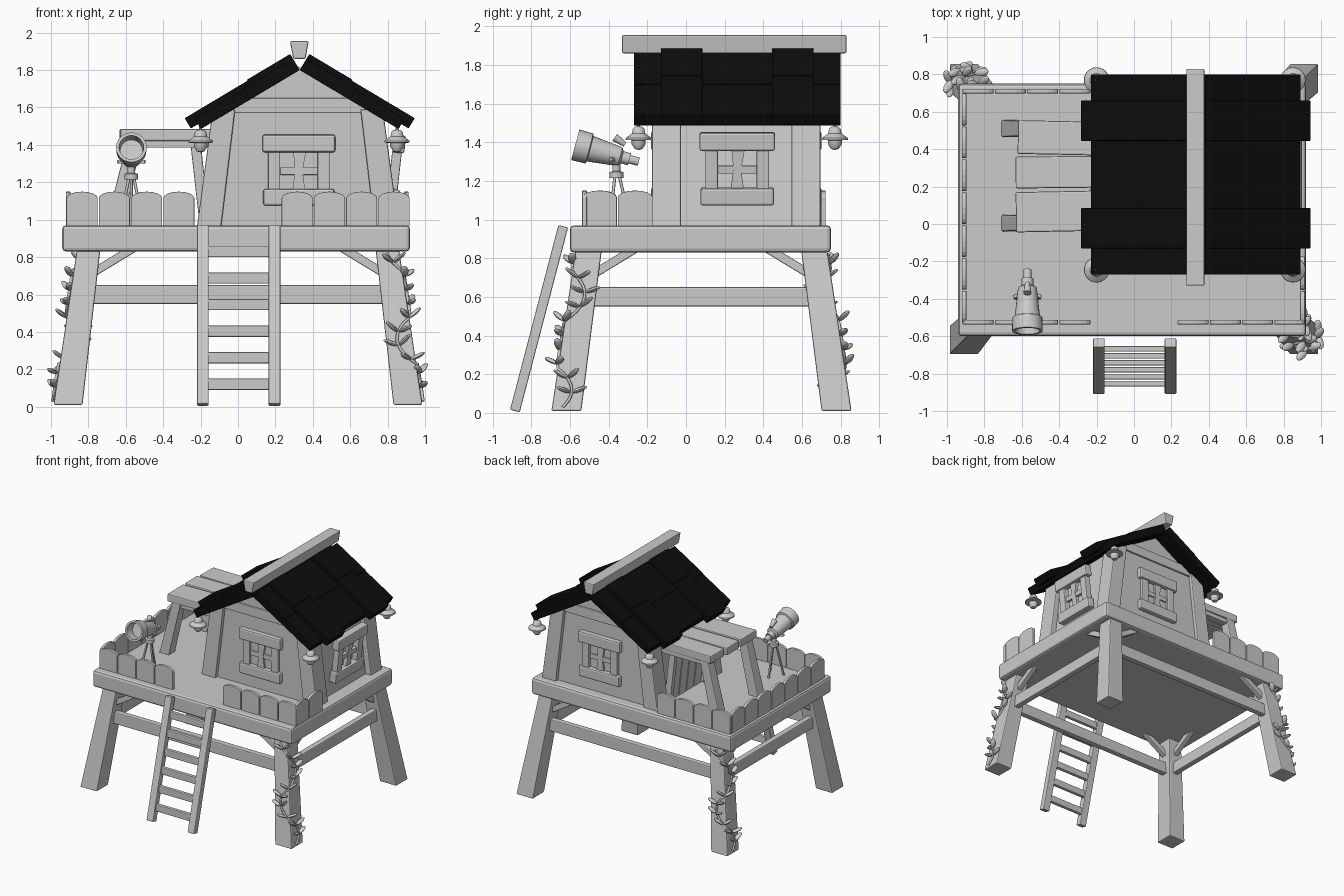
import bpy, bmesh, math, random
from mathutils import Matrix, Vector

random.seed(4)
if "Cube" in bpy.data.objects:
    bpy.data.objects.remove(bpy.data.objects["Cube"])


def material(name, value):
    m = bpy.data.materials.new(name)
    m.use_nodes = True
    m.diffuse_color = (value, value, value, 1)
    m.node_tree.nodes["Principled BSDF"].inputs["Base Color"].default_value = (value, value, value, 1)
    return m


WOOD = material("pale grey", 0.6)
ROOF = material("roof black", 0.004)


def finish(name, bm, mat=WOOD, bevel=0.0, smooth=False):
    bmesh.ops.recalc_face_normals(bm, faces=bm.faces)
    me = bpy.data.meshes.new(name)
    bm.to_mesh(me)
    bm.free()
    me.materials.append(mat)
    ob = bpy.data.objects.new(name, me)
    bpy.context.collection.objects.link(ob)
    if bevel:
        mod = ob.modifiers.new("soft edges", 'BEVEL')
        mod.width, mod.segments, mod.limit_method = bevel, 2, 'ANGLE'
    if smooth:
        bpy.ops.object.select_all(action='DESELECT')
        ob.select_set(True)
        bpy.context.view_layer.objects.active = ob
        bpy.ops.object.shade_smooth_by_angle(angle=math.radians(40))
    return ob


def box(name, lo, hi, mat=WOOD, bevel=0.008, frame=Matrix()):
    lo, hi = Vector(lo), Vector(hi)
    bm = bmesh.new()
    place = frame @ Matrix.Translation((lo + hi) / 2) @ Matrix.Diagonal((*(hi - lo), 1))
    bmesh.ops.create_cube(bm, size=1, matrix=place)
    return finish(name, bm, mat, bevel)


def beam(name, a, b, w, d, side=(1, 0, 0), bevel=0.006):
    # Straight timber from a to b; w is measured along side
    a, b = Vector(a), Vector(b)
    z = (b - a).normalized()
    y = z.cross(Vector(side)).normalized()
    x = y.cross(z)
    rot = Matrix((x, y, z)).transposed().to_4x4()
    return box(name, (-w / 2, -d / 2, 0), (w / 2, d / 2, (b - a).length), WOOD, bevel,
               Matrix.Translation(a) @ rot)


def post(name, a, b, size_a, size_b, bevel=0.008):
    # Leaning post with level ends
    bm = bmesh.new()
    corners = ((-1, -1), (1, -1), (1, 1), (-1, 1))
    rings = [[bm.verts.new((p[0] + s[0] * i / 2, p[1] + s[1] * j / 2, p[2])) for i, j in corners]
             for p, s in ((a, size_a), (b, size_b))]
    bm.faces.new(rings[0])
    bm.faces.new(rings[1])
    for i in range(4):
        j = (i + 1) % 4
        bm.faces.new((rings[0][i], rings[0][j], rings[1][j], rings[1][i]))
    return finish(name, bm, WOOD, bevel)


def prism(name, outline, depth, frame, bevel=0.0, mat=WOOD):
    # Outline lies in local x/z and is extruded along local y
    bm = bmesh.new()
    face = bm.faces.new([bm.verts.new((x, 0, z)) for x, z in outline])
    new = bmesh.ops.extrude_face_region(bm, geom=[face])["geom"]
    bmesh.ops.translate(bm, vec=(0, depth, 0), verts=[v for v in new if isinstance(v, bmesh.types.BMVert)])
    bm.transform(frame)
    return finish(name, bm, mat, bevel)


def lathe(name, profile, frame, steps=24):
    bm = bmesh.new()
    vs = [bm.verts.new((r, 0, z)) for r, z in profile]
    es = [bm.edges.new(p) for p in zip(vs, vs[1:])]
    bmesh.ops.spin(bm, geom=vs + es, angle=math.tau, steps=steps, axis=(0, 0, 1), cent=(0, 0, 0))
    bmesh.ops.remove_doubles(bm, verts=bm.verts, dist=0.0005)
    bm.transform(frame)
    return finish(name, bm, WOOD, 0, True)


def turned(x, y, z, angle=0, tilt=0):
    return Matrix.Translation((x, y, z)) @ Matrix.Rotation(angle, 4, 'Z') @ Matrix.Rotation(tilt, 4, 'X')


# Platform, legs, cross rails and braces
MID = 0.08
box("deck", (-0.94, -0.6, 0.83), (0.92, 0.75, 0.97), bevel=0.02)


def leg_centre(sx, sy, z):
    t = z / 0.83
    return Vector((sx * (0.91 - 0.11 * t), MID + sy * (0.7 - 0.115 * t), z))


for sx in (-1, 1):
    for sy in (-1, 1):
        post("leg", leg_centre(sx, sy, 0.01), leg_centre(sx, sy, 0.85), (0.155, 0.155), (0.125, 0.135))
        c = leg_centre(sx, sy, 0.69)
        beam("brace", c, c + Vector((-sx * 0.28, 0, 0.17)), 0.045, 0.045, (0, 1, 0))
        beam("brace", c, c + Vector((0, -sy * 0.28, 0.17)), 0.045, 0.045)
    c = leg_centre(sx, 1, 0.6)
    box("side_rail", (c.x - 0.025, 2 * MID - c.y, 0.55), (c.x + 0.025, c.y, 0.65))
    c = leg_centre(1, sx, 0.6)
    box("cross_rail", (-c.x, c.y - 0.025, 0.55), (c.x, c.y + 0.025, 0.65))

# Fence of round-topped boards


def fence(x, y, angle, length, count):
    step = length / count
    w = step / 2 - 0.003
    for i in range(count):
        arc = [(w * math.cos(k * math.pi / 8), 0.15 + 0.035 * math.sin(k * math.pi / 8)) for k in range(9)]
        place = turned(x, y, 0.965, angle) @ Matrix.Translation(((i + 0.5) * step, -0.012, 0))
        prism("fence_board", [(-w, 0), (w, 0)] + arc, 0.024, place, 0.004)


fence(-0.92, -0.525, 0, 0.69, 4)
fence(0.23, -0.525, 0, 0.69, 4)
fence(-0.92, 0.71, 0, 0.69, 4)
fence(-0.908, -0.53, math.pi / 2, 1.23, 7)
fence(0.9, -0.54, math.pi / 2, 0.37, 2)

# Ladder
for x in (-0.188, 0.195):
    beam("ladder_rail", (x, -0.885, 0.01), (x, -0.635, 0.965), 0.062, 0.052)
for i in range(6):
    z = 0.12 + 0.142 * i
    y = -0.885 + 0.262 * z
    beam("ladder_rung", (-0.17, y, z), (0.18, y, z), 0.03, 0.06, (0, 1, 0))

# Cabin walls and corner posts
CX = 0.32
prism("cabin_walls", [(CX - 0.49, 0.96), (CX + 0.49, 0.96), (CX + 0.42, 1.58), (CX, 1.82), (CX - 0.42, 1.58)],
      0.81, turned(0, -0.145, 0))
for s in (-1, 1):
    for y in (-0.1, 0.62):
        post("corner_post", (CX + s * 0.475, y, 0.96), (CX + s * 0.395, y, 1.59), (0.13, 0.15), (0.12, 0.15))
for y in (-0.16, 0.65):
    box("gable_beam", (CX - 0.36, y, 1.57), (CX + 0.36, y + 0.03, 1.65), bevel=0.005)


def window(frame):
    for z0, z1, w in ((1.36, 1.455, 0.195), (1.075, 1.165, 0.19)):
        box("window_lintel", (-w, -0.035, z0), (w, 0.03, z1), WOOD, 0.012, frame)
    for s in (-1, 1):
        lo, hi = sorted((s * 0.1, s * 0.165))
        box("window_jamb", (lo, -0.022, 1.15), (hi, 0.03, 1.37), WOOD, 0.006, frame)
    lean = [(-0.035, 1.15), (0.035, 1.15), (0.02, 1.26), (0.04, 1.37), (-0.03, 1.37), (-0.02, 1.26)]
    prism("window_mullion", lean, 0.03, frame @ Matrix.Translation((0, -0.014, 0)))
    box("window_crossbar", (-0.1, -0.01, 1.24), (0.1, 0.02, 1.28), WOOD, 0.004, frame)


window(turned(0.325, -0.147, 0))
window(turned(0.325, 0.667, 0, math.pi))
side_frame = turned(CX + 0.49, 0.265, 0.97, math.pi / 2, 0.112) @ Matrix.Translation((0, 0, -0.97))
window(side_frame)

# Plank door under the side awning
door_frame = turned(CX - 0.49, 0.265, 0.97, -math.pi / 2, 0.112)
for i in range(4):
    box("door_plank", (-0.2 + i * 0.1, -0.02, 0), (-0.105 + i * 0.1, 0.02, 0.42), WOOD, 0.006, door_frame)
for x in (-0.24, 0.2):
    box("door_jamb", (x, -0.035, 0), (x + 0.04, 0.02, 0.45), WOOD, 0.006, door_frame)

# Awning boards and props
for y0, y1, x0, turn in ((-0.045, 0.17, -0.63, 0.02), (0.19, 0.36, -0.63, 0.01), (0.375, 0.555, -0.63, -0.02)):
    box("awning_board", (0, y0, 1.42), (0.5, y1, 1.485), WOOD, 0.008, turned(x0, 0, 0, turn))
for y in (0.005, 0.51):
    post("awning_prop", (-0.665, y, 0.96), (-0.55, y, 1.43), (0.09, 0.09), (0.08, 0.08))
    box("awning_bearer", (-0.59, y - 0.03, 1.385), (-0.12, y + 0.03, 1.43), bevel=0.005)

# Roof: two courses and two raised strips on each slope
for s in (-1, 1):
    tilt = Matrix.Rotation(s * math.radians(30.8), 4, 'Y')
    slope = Matrix.Translation((0.33, 0, 1.8)) @ tilt

    def slab(name, u0, u1, y0, y1, h0, h1):
        a, b = sorted((s * u0, s * u1))
        box(name, (a, y0, h0), (b, y1, h1), ROOF, 0.004, slope)

    slab("roof_course_upper", 0, 0.31, -0.27, 0.8, 0, 0.07)
    slab("roof_course_lower", 0.305, 0.615, -0.27, 0.8, 0, 0.064)
    for y0, y1 in ((-0.13, 0.085), (0.445, 0.66)):
        slab("roof_strip_upper", 0, 0.27, y0, y1, 0.05, 0.1)
        slab("roof_strip_lower", 0.265, 0.66, y0, y1, 0.03, 0.094)
prism("ridge_beam", [(-0.033, 1.86), (0.033, 1.86), (0.05, 1.955), (-0.05, 1.955)], 1.16,
      turned(0.328, -0.33, 0), 0.008)

# Hanging lanterns
LAMP = [(0, 0), (0.02, 0.005), (0.036, 0.03), (0.036, 0.05), (0.068, 0.052), (0.066, 0.062), (0.035, 0.085),
        (0.03, 0.11), (0.018, 0.12), (0, 0.122)]
for x in (-0.2, 0.85):
    for y in (-0.245, 0.77):
        lathe("lantern", LAMP, turned(x, y, 1.36))
        bm = bmesh.new()
        bmesh.ops.create_cone(bm, cap_ends=True, segments=10, radius1=0.008, radius2=0.008, depth=0.09,
                              matrix=turned(x, y, 1.51))
        finish("lantern_hook", bm)

# Telescope on its tripod
TX, TY = -0.57, -0.36
aim = turned(TX, TY, 1.33, 0, math.radians(75))
lathe("telescope_tube", [(0, -0.12), (0.022, -0.12), (0.022, -0.07), (0.032, -0.07), (0.032, -0.03), (0.05, -0.02),
                         (0.068, 0.14), (0.08, 0.145), (0.082, 0.22), (0.066, 0.22), (0.06, 0.15), (0, 0.15)], aim)
lathe("telescope_finder", [(0, -0.03), (0.013, -0.03), (0.022, 0.035), (0, 0.035)],
      turned(TX, TY + 0.02, 1.405, 0, math.radians(55)), 12)
lathe("tripod_head", [(0, 0), (0.036, 0), (0.036, 0.03), (0.02, 0.035), (0.02, 0.08), (0, 0.08)],
      turned(TX, TY, 1.215))
for s in (-1, 1):
    beam("telescope_arm", (TX, TY, 1.31), (TX + s * 0.075, TY - 0.03, 1.31), 0.02, 0.02, (0, 0, 1))
for k in range(3):
    a = math.pi / 2 + k * math.tau / 3
    beam("tripod_leg", (TX + 0.015 * math.cos(a), TY + 0.015 * math.sin(a), 1.225),
         (TX + 0.075 * math.cos(a), TY + 0.075 * math.sin(a), 0.965), 0.016, 0.016)

# Vines winding up two opposite legs, with paired leaves
for sx, sy in ((1, -1), (-1, 1)):
    facing = math.atan2(sy, sx)
    path = []
    for i in range(33):
        t = i / 32
        a = facing + 0.95 * math.sin(t * 10 + 0.6)
        out = Vector((math.cos(a), math.sin(a), 0))
        reach = (0.079 - 0.015 * t) / max(abs(out.x), abs(out.y)) + 0.006
        path.append((leg_centre(sx, sy, 0.03 + 0.79 * t) + out * reach, out))
    cu = bpy.data.curves.new("vine_stem", 'CURVE')
    cu.dimensions, cu.bevel_depth, cu.bevel_resolution = '3D', 0.008, 1
    sp = cu.splines.new('POLY')
    sp.points.add(len(path) - 1)
    for pt, (p, out) in zip(sp.points, path):
        pt.co = (*p, 1)
    cu.materials.append(WOOD)
    bpy.context.collection.objects.link(bpy.data.objects.new("vine_stem", cu))
    bm = bmesh.new()
    for p, out in path[3:31:3]:
        for s in (-1, 1):
            side = Vector((-out.y, out.x, 0)) * s
            grow = (side + out * random.uniform(0, 0.5) + Vector((0, 0, random.uniform(0.3, 1)))).normalized()
            place = Matrix.Translation(p + grow * 0.045) @ grow.to_track_quat('Z', 'Y').to_matrix().to_4x4()
            bmesh.ops.create_uvsphere(bm, u_segments=8, v_segments=6, radius=1,
                                      matrix=place @ Matrix.Diagonal((0.022, 0.012, 0.042, 1)))
    finish("vine_leaves", bm, WOOD, 0, True)
